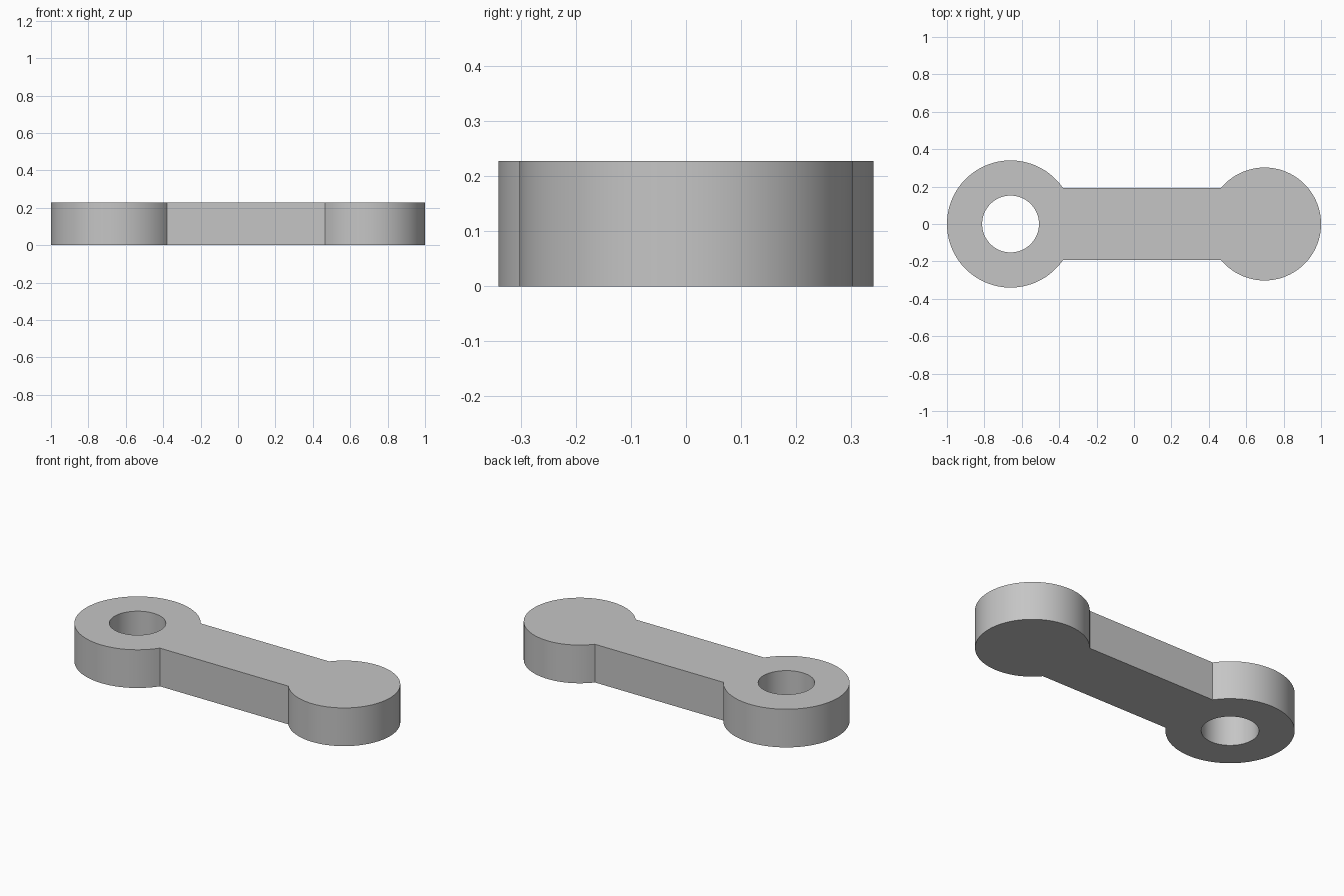
import bpy, bmesh
from math import asin, cos, sin, pi, radians

cube = bpy.data.objects.get("Cube")
if cube:
    bpy.data.objects.remove(cube)

HEIGHT = 0.227
HALF_WIDTH = 0.192
RING_X, RING_R, HOLE_R = -0.66, 0.34, 0.152
BOSS_X, BOSS_R = 0.698, 0.302


def arc(cx, r, start, end, steps):
    """Points on an arc around (cx, 0), both ends included."""
    angles = [start + (end - start) * i / steps for i in range(steps + 1)]
    return [(cx + r * cos(a), r * sin(a), 0) for a in angles]


def add_loop(bm, points):
    """Closed chain of edges through the points."""
    verts = [bm.verts.new(p) for p in points]
    return [bm.edges.new((v, verts[i - 1])) for i, v in enumerate(verts)]


# Outline: ring end, straight bar sides, solid round end
ring_a = asin(HALF_WIDTH / RING_R)
boss_a = asin(HALF_WIDTH / BOSS_R)
outline = (arc(RING_X, RING_R, ring_a, 2 * pi - ring_a, 80)
           + arc(BOSS_X, BOSS_R, boss_a - pi, pi - boss_a, 80))
hole = arc(RING_X, HOLE_R, 0, 2 * pi, 64)[:-1]

# Flat plate with a hole, extruded upward
bm = bmesh.new()
edges = add_loop(bm, outline) + add_loop(bm, hole)
bmesh.ops.triangle_fill(bm, use_beauty=True, use_dissolve=False, edges=edges)
result = bmesh.ops.extrude_face_region(bm, geom=bm.faces[:], use_keep_orig=True)
top = [g for g in result["geom"] if isinstance(g, bmesh.types.BMVert)]
bmesh.ops.translate(bm, verts=top, vec=(0, 0, HEIGHT))
bmesh.ops.recalc_face_normals(bm, faces=bm.faces[:])
mesh = bpy.data.meshes.new("link_arm")
bm.to_mesh(mesh)
bm.free()

link = bpy.data.objects.new("link_arm", mesh)
bpy.context.collection.objects.link(link)

# Plain grey
grey = bpy.data.materials.new("light_grey")
grey.use_nodes = True
color = (0.56, 0.56, 0.56, 1)
grey.diffuse_color = color
grey.node_tree.nodes["Principled BSDF"].inputs["Base Color"].default_value = color
mesh.materials.append(grey)

# Smooth round walls with sharp rims
bpy.ops.object.select_all(action="DESELECT")
link.select_set(True)
bpy.context.view_layer.objects.active = link
bpy.ops.object.shade_smooth_by_angle(angle=radians(30))
